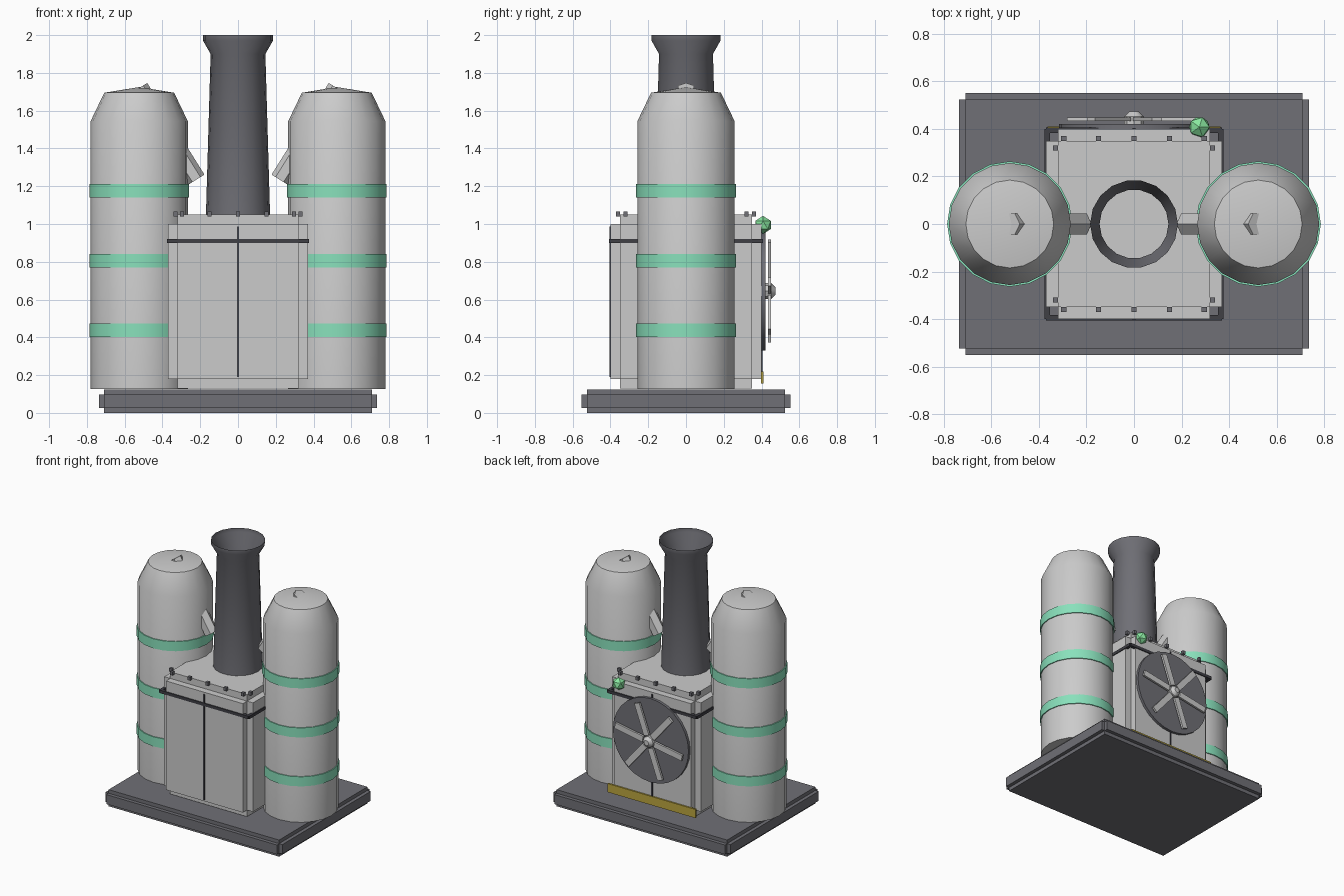
import bpy, bmesh, math
from mathutils import Vector, Matrix

if "Cube" in bpy.data.objects:
    bpy.data.objects.remove(bpy.data.objects["Cube"])


def material(name, rgb):
    m = bpy.data.materials.new(name)
    m.diffuse_color = (*rgb, 1)
    m.use_nodes = True
    m.node_tree.nodes["Principled BSDF"].inputs["Base Color"].default_value = m.diffuse_color
    return m


DARK = material("dark_metal", (0.16, 0.16, 0.18))
SEAM = material("seam_dark", (0.05, 0.05, 0.06))
MINT = material("mint_band", (0.25, 0.75, 0.5))
GREEN = material("lamp_green", (0.25, 0.8, 0.35))
YELLOW = material("yellow_strip", (0.5, 0.38, 0.05))


def finish(name, bm, mat=None, smooth=False):
    bmesh.ops.recalc_face_normals(bm, faces=bm.faces)
    me = bpy.data.meshes.new(name)
    bm.to_mesh(me)
    bm.free()
    ob = bpy.data.objects.new(name, me)
    bpy.context.collection.objects.link(ob)
    if mat:
        me.materials.append(mat)
    if smooth:
        bpy.ops.object.select_all(action='DESELECT')
        ob.select_set(True)
        bpy.context.view_layer.objects.active = ob
        bpy.ops.object.shade_smooth_by_angle(angle=math.radians(35))
    return ob


def add_box(bm, center, size, rot=Matrix()):
    m = Matrix.Translation(center) @ rot @ Matrix.Diagonal((*size, 1))
    return bmesh.ops.create_cube(bm, size=1, matrix=m)


def box(name, center, size, mat=None):
    bm = bmesh.new()
    add_box(bm, center, size)
    return finish(name, bm, mat)


def panelled_box(name, center, core, depth, mat=None):
    """Box whose six faces are each pushed out, leaving notched edges."""
    bm = bmesh.new()
    add_box(bm, center, core)
    bm.normal_update()
    res = bmesh.ops.extrude_discrete_faces(bm, faces=bm.faces[:])
    for f in res["faces"]:
        f.normal_update()
        bmesh.ops.translate(bm, verts=f.verts[:], vec=f.normal * depth)
    return finish(name, bm, mat)


def lathe(name, profile, sides, x=0.0, mat=None):
    """Revolve (radius, z) points about a vertical axis at x."""
    bm = bmesh.new()
    vs = [bm.verts.new((r, 0, z)) for r, z in profile]
    es = [bm.edges.new(p) for p in zip(vs, vs[1:])]
    bmesh.ops.spin(bm, geom=vs + es, cent=(0, 0, 0), axis=(0, 0, 1),
                   angle=math.tau, steps=sides, use_duplicate=False)
    bmesh.ops.remove_doubles(bm, verts=bm.verts, dist=1e-4)
    bmesh.ops.translate(bm, verts=bm.verts, vec=(x, 0, 0))
    return finish(name, bm, mat, smooth=True)


def rod(name, a, b, r1, r2, sides, mat=None, smooth=True):
    a, b = Vector(a), Vector(b)
    d = b - a
    m = Matrix.Translation((a + b) / 2) @ d.to_track_quat('Z', 'Y').to_matrix().to_4x4()
    bm = bmesh.new()
    bmesh.ops.create_cone(bm, cap_ends=True, segments=sides, radius1=r1,
                          radius2=r2, depth=d.length, matrix=m)
    return finish(name, bm, mat, smooth)


# Base slab and main housing
panelled_box("base", (0, 0, 0.0625), (1.42, 1.05, 0.071), 0.027, DARK)
panelled_box("housing", (0, 0, 0.59), (0.64, 0.70, 0.82), 0.05)

# Dark band around the housing and vertical seams
bm = bmesh.new()
for s in (-1, 1):
    add_box(bm, (0, s * 0.395, 0.91), (0.74, 0.024, 0.022))
    add_box(bm, (s * 0.365, 0, 0.91), (0.022, 0.80, 0.022))
finish("housing_band", bm, SEAM)
for s, n in ((-1, "front"), (1, "back")):
    box(n + "_seam", (0, s * 0.4, 0.588), (0.012, 0.01, 0.795), SEAM)

# Bolts around the top edge
bm = bmesh.new()
for sy in (-1, 1):
    for x in (-0.296, -0.15, 0, 0.15, 0.296):
        add_box(bm, (x, sy * 0.36, 1.052), (0.022, 0.022, 0.026))
    for sx in (-1, 1):
        add_box(bm, (sx * 0.33, sy * 0.32, 1.052), (0.022, 0.022, 0.026))
finish("top_bolts", bm, DARK)

# Open chimney with flared mouth
lathe("chimney", [(0.17, 1.04), (0.145, 1.90), (0.185, 1.97), (0.185, 2.0)], 18, 0, DARK)

# Tanks with bands and slanting pipes, one on each side
for s, n in ((-1, "left"), (1, "right")):
    x = s * 0.523
    lathe(n + "_tank", [(0, 0.127), (0.257, 0.127), (0.257, 1.545),
                        (0.185, 1.695), (0, 1.725)], 20, x)
    for i, z in enumerate((0.437, 0.805, 1.175)):
        lathe(f"{n}_tank_band_{i + 1}",
              [(0.25, z - 0.036), (0.264, z - 0.036), (0.264, z + 0.036), (0.25, z + 0.036)],
              20, x, MINT)
    rod(n + "_pipe", (x, 0, 1.72), (s * 0.22, 0, 1.235), 0.05, 0.05, 6)

# Fan on the back: disc, six blades and hub
FZ = 0.645
rod("fan_disc", (0, 0.395, FZ), (0, 0.42, FZ), 0.315, 0.315, 28, DARK)
bm = bmesh.new()
for k in range(6):
    rot = Matrix.Rotation(-math.radians(10 + 60 * k), 4, 'Y')
    add_box(bm, Vector((0, 0.441, FZ)) + rot @ Vector((0.165, 0, 0)),
            (0.235, 0.016, 0.045), rot)
finish("fan_blades", bm)
rod("fan_hub", (0, 0.415, FZ), (0, 0.452, FZ), 0.042, 0.042, 8)
rod("fan_hub_cap", (0, 0.452, FZ), (0, 0.473, FZ), 0.042, 0.02, 8)

# Warning strip and lamp on the back
box("warning_strip", (0, 0.404, 0.187), (0.73, 0.014, 0.065), YELLOW)
bm = bmesh.new()
bmesh.ops.create_icosphere(bm, subdivisions=1, radius=0.048,
                           matrix=Matrix.Translation((0.275, 0.408, 0.995)))
finish("lamp", bm, GREEN)
